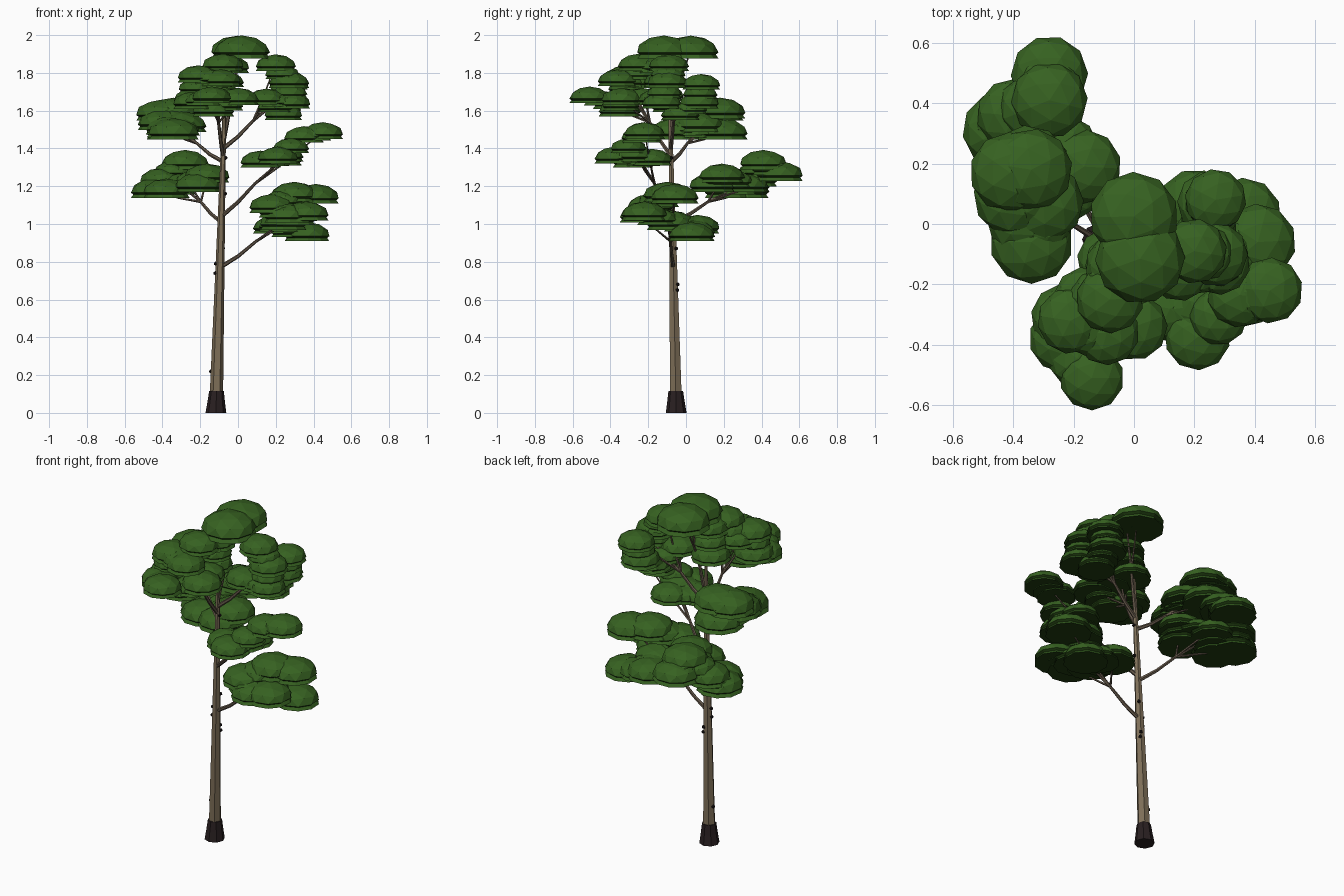
import bpy, bmesh, math, random
from mathutils import Vector, Matrix

if "Cube" in bpy.data.objects:
    bpy.data.objects.remove(bpy.data.objects["Cube"])

random.seed(4)


def mat(name, rgb):
    m = bpy.data.materials.new(name)
    m.diffuse_color = (*rgb, 1)
    m.use_nodes = True
    m.node_tree.nodes["Principled BSDF"].inputs["Base Color"].default_value = m.diffuse_color
    return m


GREEN = mat("leaf green", (0.037, 0.12, 0.015))
SHADE = mat("underside green", (0.014, 0.045, 0.005))
BARK = mat("bark brown", (0.21, 0.16, 0.098))
BRANCH = mat("branch brown", (0.125, 0.095, 0.066))
DARK = mat("dark root", (0.022, 0.014, 0.015))
KNOT = mat("knot black", (0.012, 0.009, 0.009))


def finish(bm, name, *materials):
    me = bpy.data.meshes.new(name)
    bmesh.ops.recalc_face_normals(bm, faces=bm.faces)
    if len(materials) > 1:  # faces looking down take the second colour
        bm.normal_update()
        for f in bm.faces:
            f.material_index = int(f.normal.z < -0.1)
    bm.to_mesh(me)
    bm.free()
    for m in materials:
        me.materials.append(m)
    ob = bpy.data.objects.new(name, me)
    bpy.context.collection.objects.link(ob)


def axis(z):
    """Centre line of the leaning trunk."""
    return Vector((-.117 + .028 * z, -.052 - .02 * z, z))


def trunk_radius(z):
    return .037 - .017 * z


def tube(bm, pts, radii, sides, flute=1.0):
    """Capped tube along pts; odd corners are pulled in by flute."""
    rings = []
    for i, (p, r) in enumerate(zip(pts, radii)):
        d = pts[min(i + 1, len(pts) - 1)] - pts[max(i - 1, 0)]
        if p.z < 0.2:
            d = Vector((0, 0, 1))
        q = Vector((0, 0, 1)).rotation_difference(d.normalized())
        ring = []
        for k in range(sides):
            a = 2 * math.pi * k / sides
            rr = r * (flute if k % 2 else 1)
            ring.append(bm.verts.new(p + q @ Vector((rr * math.cos(a), rr * math.sin(a), 0))))
        rings.append(ring)
    for a, b in zip(rings, rings[1:]):
        for k in range(sides):
            j = (k + 1) % sides
            bm.faces.new((a[k], a[j], b[j], b[k]))
    bm.faces.new(rings[0][::-1])
    bm.faces.new(rings[-1])


def leaf_dome(bm, base, r):
    """Faceted half sphere, pinched below the rim, on a flat flared skirt."""
    vs = bmesh.ops.create_icosphere(bm, subdivisions=2, radius=1)["verts"]
    low = [v for v in vs if v.co.z < -0.1]
    vs = [v for v in vs if v.co.z >= -0.1]
    bmesh.ops.delete(bm, geom=low, context='VERTS')
    edges = list({e for v in vs for e in v.link_edges if e.is_boundary})
    for scale, z in ((.9, -.13), (1.11, -.36)):
        new = bmesh.ops.extrude_edge_only(bm, edges=edges)["geom"]
        edges = [g for g in new if isinstance(g, bmesh.types.BMEdge)]
        ring = [g for g in new if isinstance(g, bmesh.types.BMVert)]
        for v in ring:
            v.co = Vector((v.co.x * scale, v.co.y * scale, z))
        vs += ring
    bmesh.ops.contextual_create(bm, geom=edges)
    turn = Matrix.Rotation(random.uniform(0, 6.28), 3, 'Z')
    for v in vs:
        c = turn @ v.co
        v.co = base + Vector((c.x, c.y, (c.z + .36) * .6 - .09)) * r


def cluster(name, start, r, *bases, fill=True):
    """Domes of radius r, carried by a branch leaving the trunk at height start."""
    bm = bmesh.new()
    bases = [Vector(b) for b in bases]
    # Smaller domes close the gaps between neighbours in the list
    gaps = [a.lerp(b, .5) for a, b in zip(bases, bases[1:]) if fill and (a - b).length < .26]
    for b in bases:
        leaf_dome(bm, b, r * random.uniform(.97, 1.03))
    for b in gaps:
        leaf_dome(bm, b, r * .88)
    finish(bm, "foliage_" + name, GREEN, SHADE)
    # Branch rises to the middle of the cluster, then twigs fork to the domes
    bm = bmesh.new()
    s = axis(start)
    c = sum(bases, Vector()) / len(bases)
    fork = s.lerp(c, .5) + Vector((0, 0, .01))
    tube(bm, [s, s.lerp(fork, .5) - Vector((0, 0, .01)), fork, c],
         [.012, .010, .008, .005], 6)
    for b in bases[::3]:
        tip = b + Vector((0, 0, .03))
        tube(bm, [fork, fork.lerp(tip, .5) - Vector((0, 0, .01)), tip], [.007, .005, .003], 5)
    finish(bm, "branch_" + name, BRANCH)


# Foliage clusters: underside centre of each dome
cluster("crown_top", 1.44, .15, (0, .025, 1.89), (.02, -.115, 1.89), fill=False)
cluster("crown_front", 1.36, .11,
        (-.14, -.51, 1.65), (-.235, -.38, 1.62), (-.23, -.31, 1.64), (-.21, -.32, 1.76),
        (-.09, -.36, 1.74), (-.16, -.25, 1.73), (-.08, -.25, 1.82), (-.05, -.14, 1.81),
        (-.08, -.12, 1.66), (0, -.34, 1.64), (-.13, -.35, 1.58))
cluster("crown_right", 1.4, .105,
        (.2, -.09, 1.82), (.27, -.1, 1.73), (.28, -.13, 1.62), (.15, -.15, 1.64),
        (.24, -.03, 1.56), (.25, .07, 1.62), (.27, .08, 1.72))
cluster("upper_left", 1.33, .135,
        (-.41, .17, 1.56), (-.34, .18, 1.57), (-.35, .02, 1.47), (-.3, .07, 1.5),
        (-.34, -.06, 1.46), (-.4, .09, 1.51), (-.35, .19, 1.46))
cluster("lower_left", 1.01, .125,
        (-.28, .495, 1.24), (-.28, .41, 1.3), (-.40, .36, 1.21), (-.44, .31, 1.15),
        (-.38, .22, 1.15), (-.29, .31, 1.18), (-.165, .19, 1.23), (-.21, .14, 1.18))
cluster("middle_right", 1.04, .11,
        (.45, -.22, 1.46), (.35, -.235, 1.44), (.21, -.375, 1.33), (.24, -.27, 1.34),
        (.12, -.28, 1.31), (.23, -.18, 1.32))
cluster("lower_right", .77, .125,
        (.41, -.06, 1.12), (.30, -.1, 1.13), (.18, -.19, 1.07), (.26, -.23, 1.02),
        (.36, -.22, 1.03), (.24, -.08, .98), (.2, .06, .96), (.365, .03, .92))

# Trunk: fluted, leaning slightly
bm = bmesh.new()
levels = [.1 + .22 * i for i in range(8)]
tube(bm, [axis(z) for z in levels], [trunk_radius(z) for z in levels], 12, .86)
finish(bm, "trunk", BARK)

# Flared dark foot
bm = bmesh.new()
tube(bm, [axis(0), axis(.06), axis(.115)], [.055, .046, .039], 8)
finish(bm, "trunk_foot", DARK)

# Small knots on the bark: height and direction
bm = bmesh.new()
for z, ang in ((.22, 170), (.65, 50), (.68, 60), (.74, 185), (.79, 180), (.87, 50),
               (1.16, 0), (1.35, 0)):
    a = math.radians(ang)
    side = Vector((math.cos(a), math.sin(a), 0)) * trunk_radius(z)
    bmesh.ops.create_icosphere(bm, subdivisions=1, radius=.011,
                               matrix=Matrix.Translation(axis(z) + side))
finish(bm, "knots", KNOT)
